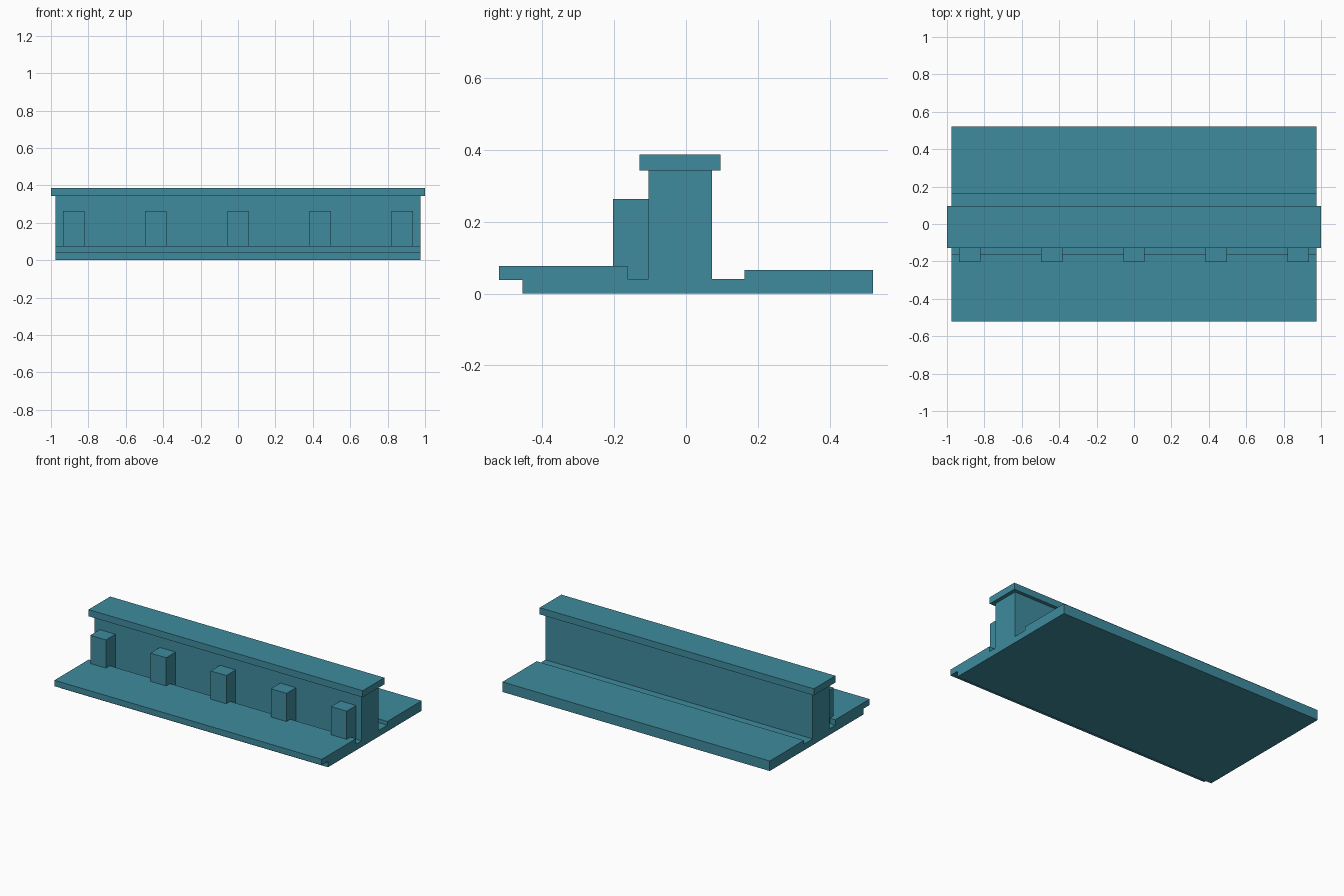
import bpy
import bmesh

if "Cube" in bpy.data.objects:
    bpy.data.objects.remove(bpy.data.objects["Cube"])

# Teal finish shared by all parts
teal = bpy.data.materials.new("teal")
teal.diffuse_color = (0.05, 0.26, 0.34, 1)
teal.use_nodes = True
teal.node_tree.nodes["Principled BSDF"].inputs["Base Color"].default_value = teal.diffuse_color


def extrude_profile(name, profile, x0, x1):
    """Extrude a closed (y, z) profile along x."""
    bm = bmesh.new()
    face = bm.faces.new([bm.verts.new((x0, y, z)) for y, z in profile])
    result = bmesh.ops.extrude_face_region(bm, geom=[face])
    verts = [g for g in result["geom"] if isinstance(g, bmesh.types.BMVert)]
    bmesh.ops.translate(bm, verts=verts, vec=(x1 - x0, 0, 0))
    bmesh.ops.recalc_face_normals(bm, faces=bm.faces[:])
    mesh = bpy.data.meshes.new(name)
    bm.to_mesh(mesh)
    bm.free()
    mesh.materials.append(teal)
    obj = bpy.data.objects.new(name, mesh)
    bpy.context.collection.objects.link(obj)
    return obj


def rect(y0, y1, z0, z1):
    return [(y0, z0), (y1, z0), (y1, z1), (y0, z1)]


HALF = 0.975
CHANNEL_Z = 0.041
FRONT_Z = 0.077

# Base slab: overhanging front lip, sunken channel, lower rear deck
extrude_profile("base_slab", [
    (-0.455, 0), (0.52, 0), (0.52, 0.066), (0.163, 0.066),
    (0.163, CHANNEL_Z), (-0.163, CHANNEL_Z), (-0.163, FRONT_Z),
    (-0.52, FRONT_Z), (-0.52, 0.038), (-0.455, 0.038),
], -HALF, HALF)

# Wall standing in the channel, with an overhanging coping
extrude_profile("wall", rect(-0.105, 0.073, CHANNEL_Z, 0.343), -HALF, HALF)
extrude_profile("wall_cap", rect(-0.129, 0.096, 0.343, 0.387), -1, 1)

# Pillars notched over the front deck edge
pillar = [(-0.203, FRONT_Z), (-0.163, FRONT_Z), (-0.163, CHANNEL_Z),
          (-0.105, CHANNEL_Z), (-0.105, 0.263), (-0.203, 0.263)]
for i in range(5):
    cx = -0.878 + 0.439 * i
    extrude_profile(f"pillar_{i + 1}", pillar, cx - 0.057, cx + 0.057)
